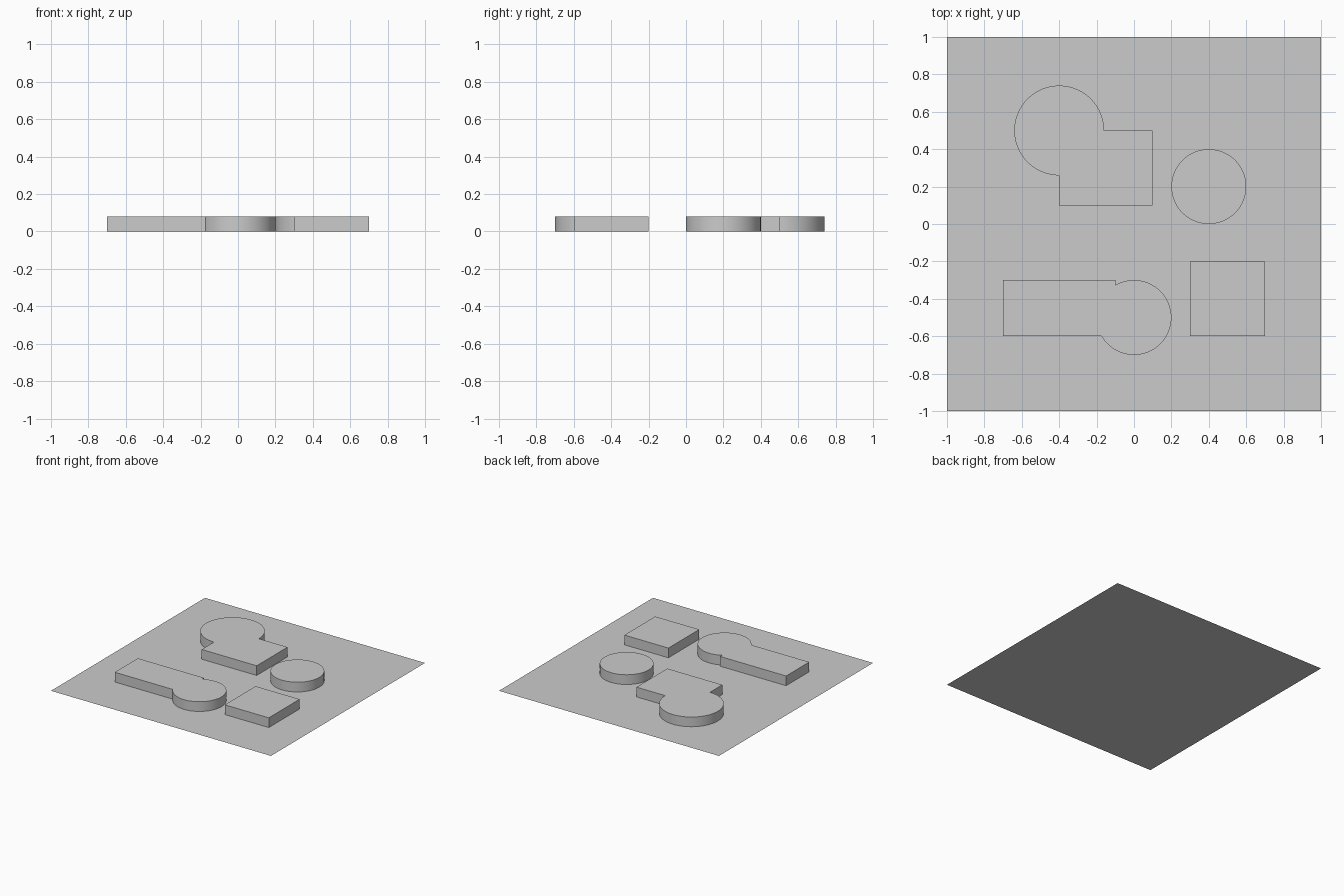
import bpy, bmesh, math

HEIGHT = 0.08

cube = bpy.data.objects.get("Cube")
if cube:
    bpy.data.objects.remove(cube, do_unlink=True)

# One plain grey for everything
grey = bpy.data.materials.new("plain_grey")
grey.use_nodes = True
colour = (0.6, 0.6, 0.6, 1)
grey.diffuse_color = colour
grey.node_tree.nodes["Principled BSDF"].inputs["Base Color"].default_value = colour


def arc(cx, cy, radius, start, end, step=3):
    """Points counter-clockwise along an arc, both ends included."""
    count = round((end - start) / step)
    angles = [math.radians(start + (end - start) * i / count) for i in range(count + 1)]
    return [(cx + radius * math.cos(a), cy + radius * math.sin(a)) for a in angles]


def rectangle(x0, y0, x1, y1):
    return [(x0, y0), (x1, y0), (x1, y1), (x0, y1)]


def make_part(name, outline, height=0):
    """Flat outline on the ground, raised into a block standing on the base if it has a height."""
    bm = bmesh.new()
    top = bm.faces.new([bm.verts.new((x, y, height)) for x, y in outline])
    if height:
        rim = list(top.verts)
        foot = [bm.verts.new((v.co.x, v.co.y, 0)) for v in rim]
        for i in range(len(rim)):
            j = (i + 1) % len(rim)
            bm.faces.new((foot[i], foot[j], rim[j], rim[i]))
    mesh = bpy.data.meshes.new(name)
    bm.to_mesh(mesh)
    bm.free()
    mesh.materials.append(grey)
    obj = bpy.data.objects.new(name, mesh)
    bpy.context.collection.objects.link(obj)
    # Smooth round walls, crisp corners and rims
    bpy.ops.object.select_all(action='DESELECT')
    obj.select_set(True)
    bpy.context.view_layer.objects.active = obj
    bpy.ops.object.shade_smooth_by_angle(angle=math.radians(20))


# Ground sheet
make_part("base_sheet", rectangle(-1, -1, 1, 1))

# Simple blocks
make_part("round_block", arc(0.4, 0.2, 0.2, 0, 360)[:-1], HEIGHT)
make_part("square_block", rectangle(0.3, -0.6, 0.7, -0.2), HEIGHT)

# Disc merged with a rectangle at its lower right quarter
make_part("disc_and_box_block",
          [(-0.4, 0.1), (0.1, 0.1), (0.1, 0.5)] + arc(-0.4, 0.5, 0.24, 0, 270), HEIGHT)

# Long bar ending in a disc, with a small step where they meet
make_part("bar_and_disc_block",
          [(-0.1, -0.3), (-0.7, -0.3), (-0.7, -0.6)] + arc(0, -0.5, 0.2, 210, 480), HEIGHT)
